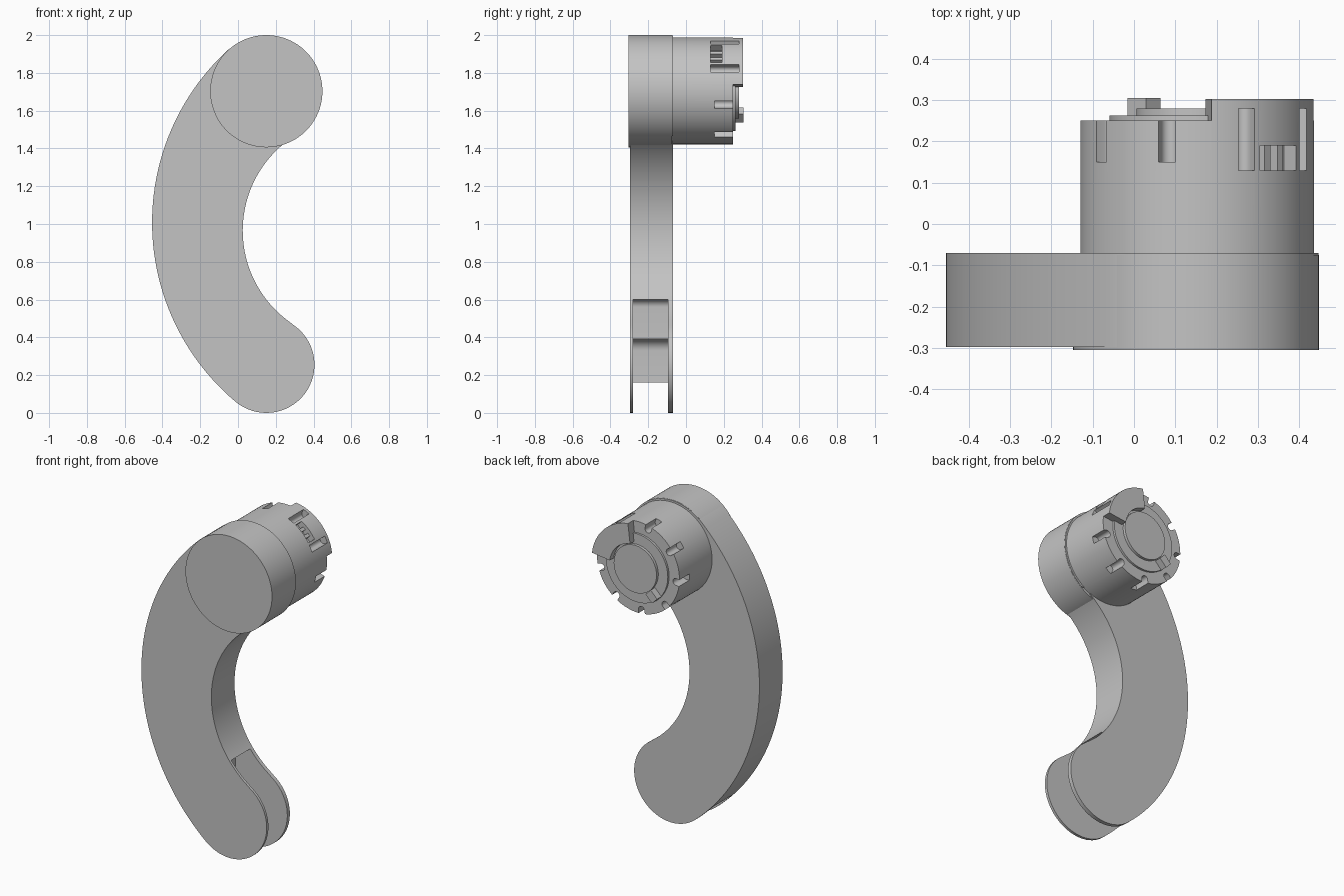
import bpy, bmesh
from math import sin, cos, atan2, degrees, radians

cube = bpy.data.objects.get("Cube")
if cube:
    bpy.data.objects.remove(cube, do_unlink=True)

grey = bpy.data.materials.new("plain_grey")
grey.use_nodes = True
grey.diffuse_color = (0.55, 0.55, 0.55, 1)
grey.node_tree.nodes["Principled BSDF"].inputs["Base Color"].default_value = (0.55, 0.55, 0.55, 1)


def arc(c, r, a0, a1, n=32):
    """Points in the x-z plane from angle a0 to a1 in degrees."""
    angles = [radians(a0 + (a1 - a0) * i / n) for i in range(n + 1)]
    return [(c[0] + r * cos(a), c[1] + r * sin(a)) for a in angles]


def prism(name, pts, y0, y1):
    """Extrude an x-z outline from y0 to y1."""
    bm = bmesh.new()
    face = bm.faces.new([bm.verts.new((x, y0, z)) for x, z in pts])
    out = bmesh.ops.extrude_face_region(bm, geom=[face])
    moved = [v for v in out["geom"] if isinstance(v, bmesh.types.BMVert)]
    bmesh.ops.translate(bm, verts=moved, vec=(0, y1 - y0, 0))
    bmesh.ops.remove_doubles(bm, verts=bm.verts, dist=1e-5)
    bmesh.ops.recalc_face_normals(bm, faces=bm.faces)
    mesh = bpy.data.meshes.new(name)
    bm.to_mesh(mesh)
    bm.free()
    mesh.materials.append(grey)
    ob = bpy.data.objects.new(name, mesh)
    bpy.context.collection.objects.link(ob)
    return ob


def disc(name, c, r, y0, y1):
    return prism(name, arc(c, r, 0, 360, 96)[:-1], y0, y1)


def cut(ob, cutter):
    """Subtract the cutter and discard it."""
    mod = ob.modifiers.new("cut", "BOOLEAN")
    mod.operation, mod.solver, mod.object = "DIFFERENCE", "EXACT", cutter
    bpy.ops.object.select_all(action="DESELECT")
    bpy.context.view_layer.objects.active = ob
    ob.select_set(True)
    bpy.ops.object.modifier_apply(modifier=mod.name)
    bpy.data.objects.remove(cutter, do_unlink=True)


def around(c, angle, pts):
    """Place (radial, sideways) points around a centre."""
    a = radians(angle)
    return [(c[0] + r * cos(a) - s * sin(a), c[1] + r * sin(a) + s * cos(a)) for r, s in pts]


def heading(a, b):
    return degrees(atan2(b[1] - a[1], b[0] - a[0])) % 360


# Crescent arm: four tangent arcs
top, bottom = (0.15, 1.703), (0.15, 0.255)
outer, inner = (0.785, 1.008), (0.62, 0.965)
a_top, a_bot = heading(outer, top), heading(outer, bottom)
i_top, i_bot = heading(inner, top), heading(inner, bottom)
outline = (arc(outer, 1.24, a_top, a_bot, 48)
           + arc(bottom, 0.255, a_bot, i_bot + 180)[1:]
           + arc(inner, 0.595, i_bot, i_top, 48)[1:]
           + arc(top, 0.296, i_top - 180, a_top, 48)[1:-1])
arm = prism("curved_arm", outline, -0.297, -0.07)

# Stepped slot between the two lower plates
slot = ([(-0.12, -0.1)] + arc((-0.06, 0.33), 0.06, 180, 90, 8)
        + [(0.05, 0.39)] + arc((0.09, 0.56), 0.04, 180, 90, 8)
        + [(0.6, 0.6), (0.6, -0.1)])
cut(arm, prism("slot_cutter", slot, -0.28, -0.095))

# Round cap on the upper end of the arm
disc("round_cap", top, 0.297, -0.305, -0.075)

# Knob with a raised sector on its back face
hub = (0.153, 1.705)
knob = disc("knob", hub, 0.283, -0.075, 0.302)
low_area = arc(hub, 0.4, 83, 367, 48) + arc(hub, 0.16, 7, 83, 24)
cut(knob, prism("step_cutter", low_area, 0.25, 0.4))

# Round-bottomed grooves around the rim
groove = arc((0.26, 0), 0.021, 90, 270, 10) + [(0.33, -0.021), (0.33, 0.021)]
for i in range(9):
    angle = 25 + 40 * i
    y0, y1 = (0.13, 0.28) if i < 2 else (0.15, 0.4)
    cut(knob, prism("groove_cutter", around(hub, angle, groove), y0, y1))

# Window in the raised sector, with two small ribs inside
window = [(0.235, -0.062), (0.33, -0.062), (0.33, 0.062), (0.235, 0.062)]
cut(knob, prism("window_cutter", around(hub, 45, window), 0.13, 0.19))
for name, s in (("window_rib_lower", -0.022), ("window_rib_upper", 0.022)):
    rib = [(0.22, s - 0.01), (0.262, s - 0.01), (0.262, s + 0.01), (0.22, s + 0.01)]
    prism(name, around(hub, 45, rib), 0.125, 0.195)

# Stepped centre and small stop block
disc("centre_ring", hub, 0.212, 0.2, 0.263)
disc("centre_disc", hub, 0.147, 0.2, 0.28)
block = [(0.15, -0.025), (0.213, -0.025), (0.213, 0.025), (0.15, 0.025)]
prism("stop_block", around(hub, 225, block), 0.24, 0.305)

# Smooth curved walls, keep edges sharp
bpy.ops.object.select_all(action="DESELECT")
for ob in bpy.context.collection.objects:
    if ob.type == "MESH":
        ob.select_set(True)
        bpy.context.view_layer.objects.active = ob
bpy.ops.object.shade_smooth_by_angle(angle=radians(30))
